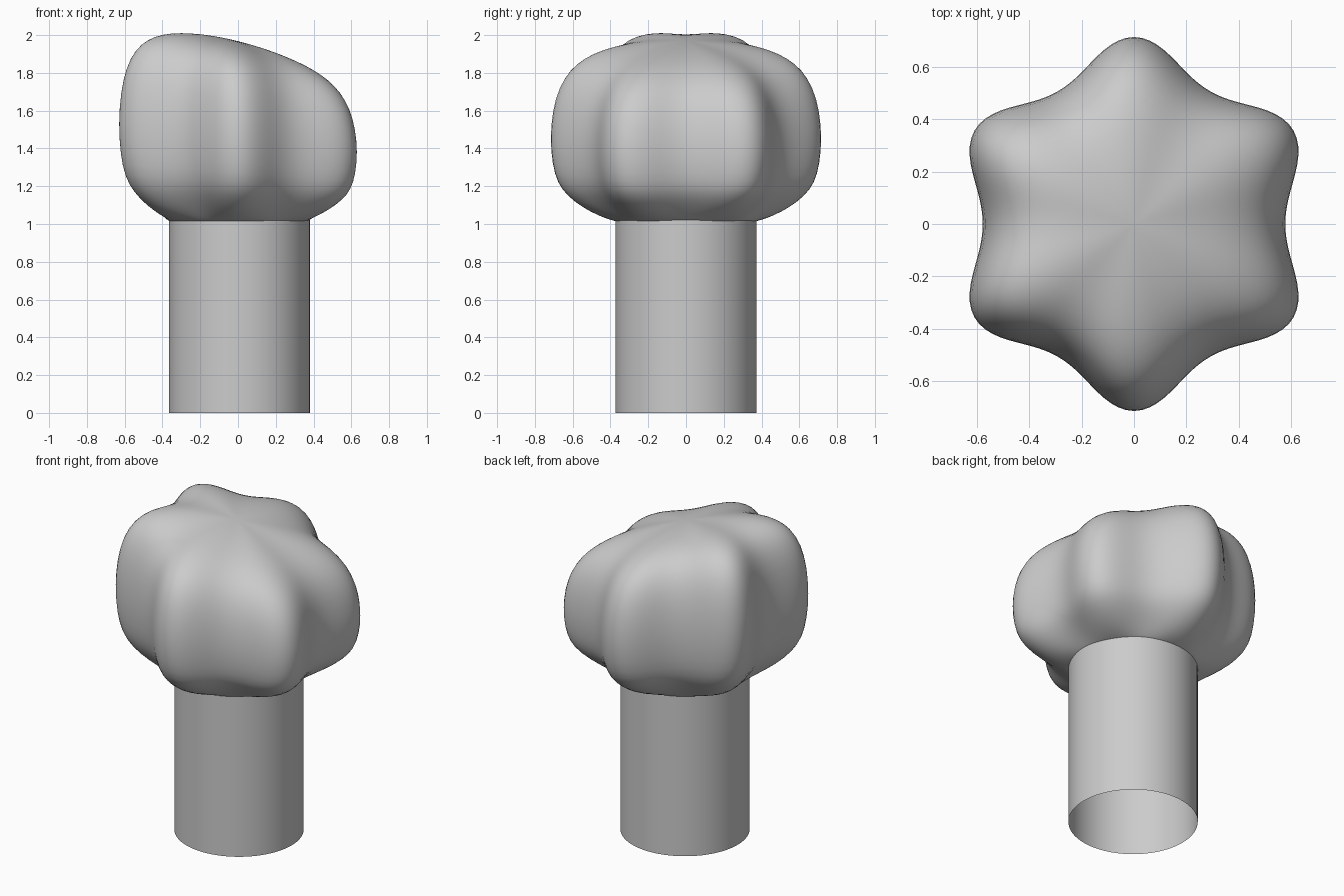
import bpy, bmesh
from math import cos, sin, tau

cube = bpy.data.objects.get("Cube")
if cube:
    bpy.data.objects.remove(cube, do_unlink=True)

grey = bpy.data.materials.new("plain_grey")
grey.use_nodes = True
colour = (0.6, 0.6, 0.6, 1)
grey.diffuse_color = colour
grey.node_tree.nodes["Principled BSDF"].inputs["Base Color"].default_value = colour

SEGMENTS = 72
BASE_Z = 1.0


def lofted(name, rings, cap_top):
    """Skin a stack of closed rings, optionally closing the last with a fan."""
    bm = bmesh.new()
    loops = [[bm.verts.new(p) for p in ring] for ring in rings]
    for low, high in zip(loops, loops[1:]):
        for i in range(SEGMENTS):
            j = (i + 1) % SEGMENTS
            bm.faces.new((low[i], low[j], high[j], high[i]))
    if cap_top:
        tip = bm.verts.new((0, 0, top_height(0, 1)))
        for i in range(SEGMENTS):
            bm.faces.new((loops[-1][i], loops[-1][(i + 1) % SEGMENTS], tip))
    for face in bm.faces:
        face.smooth = True
    mesh = bpy.data.meshes.new(name)
    bm.to_mesh(mesh)
    bm.free()
    mesh.materials.append(grey)
    obj = bpy.data.objects.new(name, mesh)
    bpy.context.collection.objects.link(obj)
    return obj


def top_height(x, t):
    """Height at fraction t, under a top that slopes down toward +x."""
    return BASE_Z + t * (0.968 - 0.25 * x)


def lobed_ring(scale, t, lobing):
    """Six-lobed outline, fading to a circle as lobing goes to zero."""
    ring = []
    for i in range(SEGMENTS):
        a = tau * i / SEGMENTS
        wave = -0.067 * cos(6 * a) + 0.006 * cos(12 * a)
        r = scale * (0.649 + lobing * wave)
        x = 0.985 * r * cos(a)
        ring.append((x, r * sin(a), top_height(x, t)))
    return ring


# Knob head: (outline scale, height fraction, strength of the lobes)
profile = [
    (0.57, 0.015, 0.0), (0.60, 0.022, 0.2), (0.67, 0.045, 0.6),
    (0.77, 0.09, 0.9), (0.875, 0.153, 1), (0.95, 0.225, 1),
    (0.987, 0.33, 1), (1.003, 0.47, 1), (0.985, 0.62, 1),
    (0.938, 0.745, 1), (0.86, 0.837, 1), (0.76, 0.898, 1),
    (0.63, 0.942, 1), (0.48, 0.97, 1), (0.3, 0.99, 1), (0.12, 0.999, 1),
]
head = lofted("knob_head", [lobed_ring(*p) for p in profile], True)
head.modifiers.new("smooth", "SUBSURF").levels = 1
head.modifiers["smooth"].render_levels = 1

# Stem: a plain tube, open at the bottom
stem_rings = [
    [(0.007 + 0.373 * cos(tau * i / SEGMENTS), 0.373 * sin(tau * i / SEGMENTS), z)
     for i in range(SEGMENTS)]
    for z in (0, 1.03)
]
lofted("stem", stem_rings, False)
